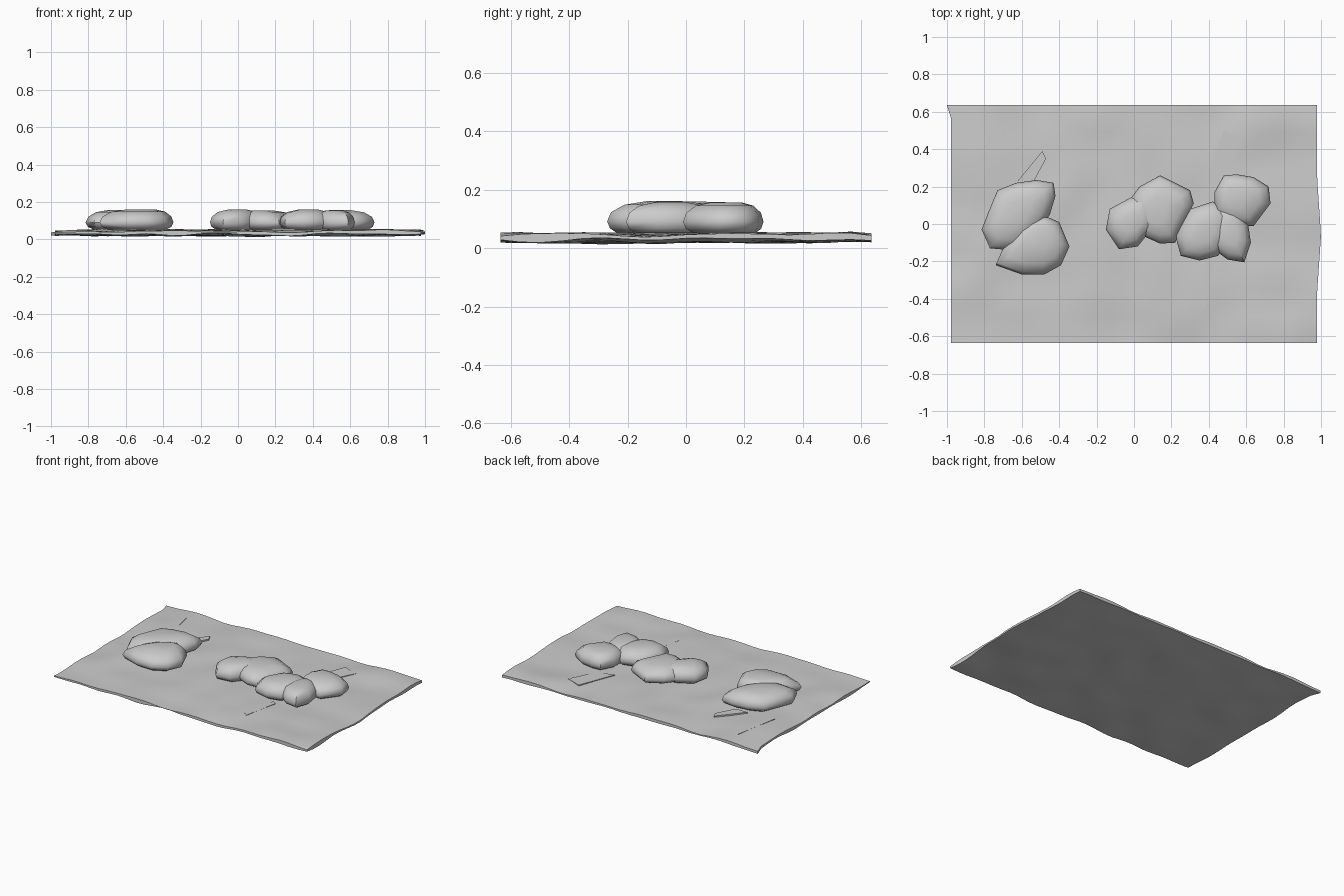
import bpy, bmesh, math
from mathutils import Vector, noise

if "Cube" in bpy.data.objects:
    bpy.data.objects.remove(bpy.data.objects["Cube"])


def finish(name, bm, angle):
    me = bpy.data.meshes.new(name)
    bm.to_mesh(me)
    bm.free()
    ob = bpy.data.objects.new(name, me)
    bpy.context.collection.objects.link(ob)
    bpy.ops.object.select_all(action='DESELECT')
    bpy.context.view_layer.objects.active = ob
    ob.select_set(True)
    bpy.ops.object.shade_smooth_by_angle(angle=math.radians(angle))
    return ob


# Thin crumpled ground sheet: two noisy skins joined around the rim
NX, NY, HX, HY = 28, 18, 0.978, 0.635


def skin_height(x, y, side):
    edge = max(abs(x) / HX, abs(y) / HY) ** 4
    shared = noise.noise(Vector((x * 4, y * 4, 3.1)))
    own = noise.noise(Vector((x * 4.5, y * 4.5, 11 + side * 7)))
    gap = 0.014 - 0.006 * edge
    z = 0.035 + side * gap + 0.007 * edge * shared + 0.014 * own
    return min(max(z, 0.004), 0.057)


bm = bmesh.new()
skins = []
for side in (1, -1):
    rows = []
    for j in range(NY + 1):
        row = []
        for i in range(NX + 1):
            x = -HX + 2 * HX * i / NX
            y = -HY + 2 * HY * j / NY
            z = skin_height(x, y, side)
            if i == NX:      # right edge bulges slightly
                x += 0.022 * max(0, 1 - abs(y + 0.06) / 0.32)
            if i == 0 and j == NY:
                x = -1.0
            row.append(bm.verts.new((x, y, z)))
        rows.append(row)
    skins.append(rows)
    for j in range(NY):
        for i in range(NX):
            q = [rows[j][i], rows[j][i + 1], rows[j + 1][i + 1], rows[j + 1][i]]
            bm.faces.new(q if side > 0 else q[::-1])
rim = ([(0, i) for i in range(NX)] + [(j, NX) for j in range(NY)]
       + [(NY, i) for i in range(NX, 0, -1)] + [(j, 0) for j in range(NY, 0, -1)])
top, bottom = skins
for k, (j, i) in enumerate(rim):
    j2, i2 = rim[(k + 1) % len(rim)]
    bm.faces.new((bottom[j][i], bottom[j2][i2], top[j2][i2], top[j][i]))
for f in bm.faces:
    f.smooth = True
finish("ground_sheet", bm, 40)


# Rounded flat stones lofted from their plan outlines
def stone(name, outline, height=0.163, lean=(0, 0)):
    bm = bmesh.new()
    n = len(outline)
    cx = sum(p[0] for p in outline) / n
    cy = sum(p[1] for p in outline) / n
    base = 0.052
    h = height - base
    rings = []
    for s, t in ((0.78, 0), (0.94, 0.14), (1.0, 0.36), (0.93, 0.64),
                 (0.72, 0.87), (0.38, 0.98)):
        rings.append([bm.verts.new((cx + (px - cx) * s + lean[0] * t * (1 - s),
                                    cy + (py - cy) * s + lean[1] * t * (1 - s),
                                    base + h * t)) for px, py in outline])
    for a, b in zip(rings, rings[1:]):
        for k in range(n):
            m = (k + 1) % n
            bm.faces.new((a[k], a[m], b[m], b[k]))
    bm.faces.new(rings[0][::-1])
    bm.faces.new(rings[-1])
    bmesh.ops.recalc_face_normals(bm, faces=bm.faces)
    return finish(name, bm, 50)


stone("left_back_stone", [(-0.43, 0.22), (-0.52, 0.235), (-0.63, 0.22), (-0.73, 0.18),
      (-0.78, 0.06), (-0.815, -0.03), (-0.77, -0.13), (-0.66, -0.14),
      (-0.54, -0.07), (-0.45, 0.05), (-0.42, 0.15)], 0.16)
stone("left_front_stone", [(-0.48, 0.045), (-0.40, 0.01), (-0.345, -0.12), (-0.39, -0.22),
      (-0.48, -0.27), (-0.60, -0.27), (-0.74, -0.22), (-0.70, -0.13),
      (-0.63, -0.03), (-0.56, 0.02)], 0.163, (0.03, 0.07))
stone("middle_left_stone", [(-0.02, 0.14), (-0.13, 0.08), (-0.15, -0.03), (-0.08, -0.135),
      (0.02, -0.12), (0.06, -0.07), (0.12, -0.01), (0.13, 0.1), (0.06, 0.16)], 0.161)
stone("middle_right_stone", [(0.14, 0.26), (0.03, 0.2), (-0.03, 0.12), (0.04, -0.06),
      (0.14, -0.105), (0.22, -0.1), (0.26, -0.01), (0.32, 0.11), (0.30, 0.18)],
      0.157, (-0.05, 0))
stone("right_back_stone", [(0.48, 0.26), (0.43, 0.17), (0.43, 0.06), (0.53, -0.01),
      (0.64, -0.01), (0.73, 0.11), (0.72, 0.2), (0.64, 0.25), (0.55, 0.265)],
      0.159, (-0.05, 0))
stone("right_middle_stone", [(0.42, 0.12), (0.30, 0.08), (0.22, -0.06), (0.25, -0.17),
      (0.35, -0.195), (0.45, -0.17), (0.52, -0.05), (0.51, 0.08)], 0.161)
stone("right_front_stone", [(0.45, 0.10), (0.40, -0.02), (0.42, -0.13), (0.50, -0.19),
      (0.59, -0.205), (0.625, -0.1), (0.61, 0.0), (0.54, 0.11)], 0.158)


# Loose creased flaps lying on the sheet
def flap(name, pts, z=0.054):
    bm = bmesh.new()
    lo = [bm.verts.new((x, y, z - 0.012)) for x, y in pts]
    hi = [bm.verts.new((x, y, z)) for x, y in pts]
    bm.faces.new(lo[::-1])
    bm.faces.new(hi)
    for k in range(len(pts)):
        m = (k + 1) % len(pts)
        bm.faces.new((lo[k], lo[m], hi[m], hi[k]))
    bmesh.ops.recalc_face_normals(bm, faces=bm.faces)
    finish(name, bm, 30)


flap("left_crease", [(-0.83, 0.2), (-0.77, 0.53), (-0.74, 0.4)])
flap("left_back_crease", [(-0.63, 0.22), (-0.49, 0.39), (-0.47, 0.35), (-0.54, 0.22)])
flap("right_crease", [(0.38, 0.24), (0.48, 0.5), (0.59, 0.46), (0.5, 0.28)])
flap("front_crease", [(0.34, -0.42), (0.4, -0.18), (0.43, -0.2), (0.38, -0.45)])
